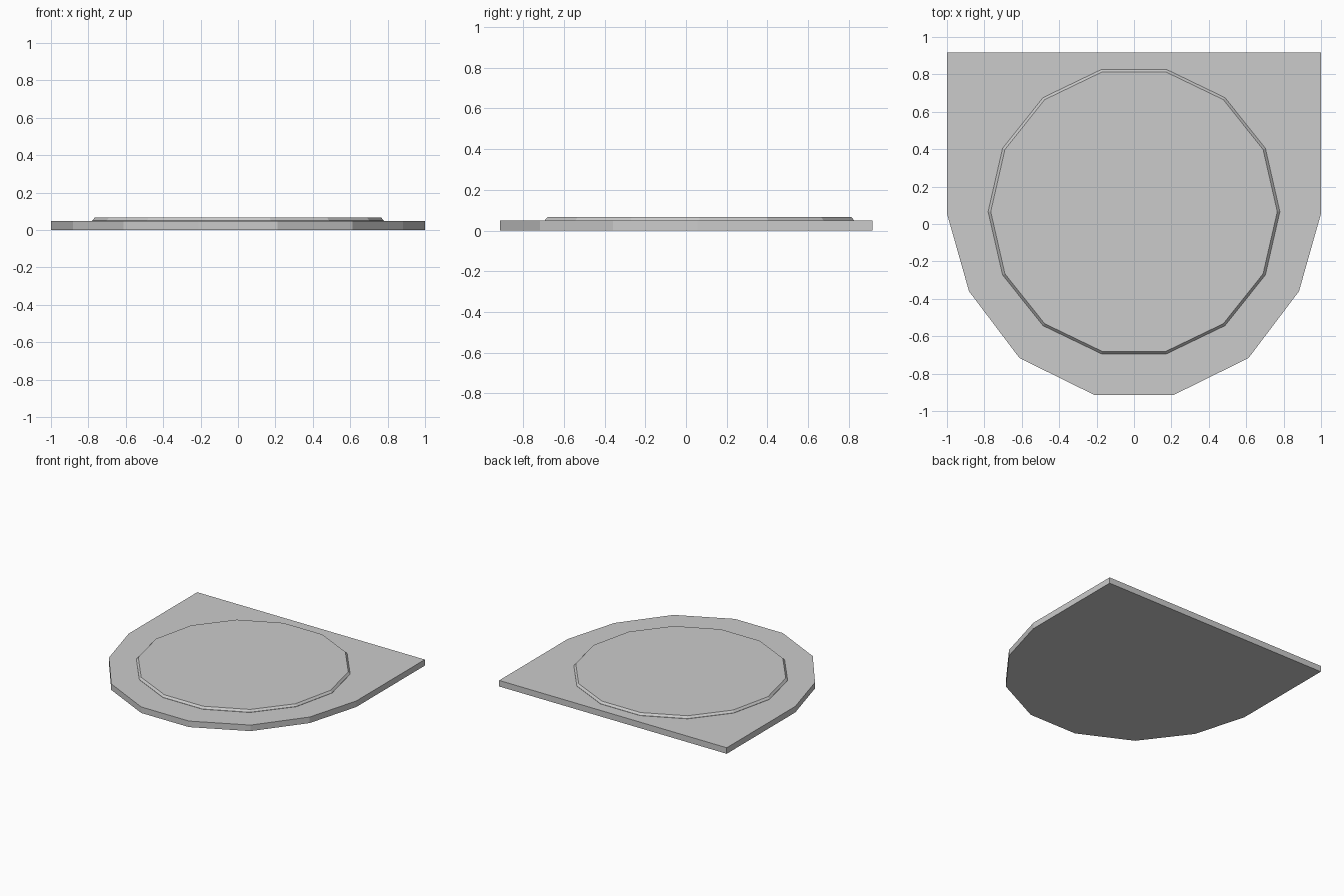
import bpy, bmesh
from math import sin, cos, tau

if "Cube" in bpy.data.objects:
    bpy.data.objects.remove(bpy.data.objects["Cube"])


def loft(name, rings):
    """Solid through matching rings of points, capped at both ends."""
    bm = bmesh.new()
    loops = [[bm.verts.new(p) for p in ring] for ring in rings]
    n = len(loops[0])
    for low, high in zip(loops, loops[1:]):
        for i in range(n):
            j = (i + 1) % n
            bm.faces.new((low[i], low[j], high[j], high[i]))
    bm.faces.new(loops[0][::-1])
    bm.faces.new(loops[-1])
    bmesh.ops.recalc_face_normals(bm, faces=bm.faces)
    mesh = bpy.data.meshes.new(name)
    bm.to_mesh(mesh)
    bm.free()
    obj = bpy.data.objects.new(name, mesh)
    bpy.context.collection.objects.link(obj)
    return obj


# Base slab: straight back and sides, faceted round front
right = [(0.21, -0.915), (0.612, -0.717), (0.882, -0.36), (1.0, 0.056), (1.0, 0.917)]
outline = right + [(-x, y) for x, y in reversed(right)]
loft("base_slab", [[(x, y, z) for x, y in outline] for z in (0, 0.048)])


# Raised fourteen-sided pad with a sloped rim
def ring(radius, z, sides=14, cy=0.066):
    return [(radius * cos(tau * i / sides), cy + radius * sin(tau * i / sides), z)
            for i in range(sides)]


loft("raised_pad", [ring(0.78, 0.047), ring(0.78, 0.05), ring(0.766, 0.066)])
